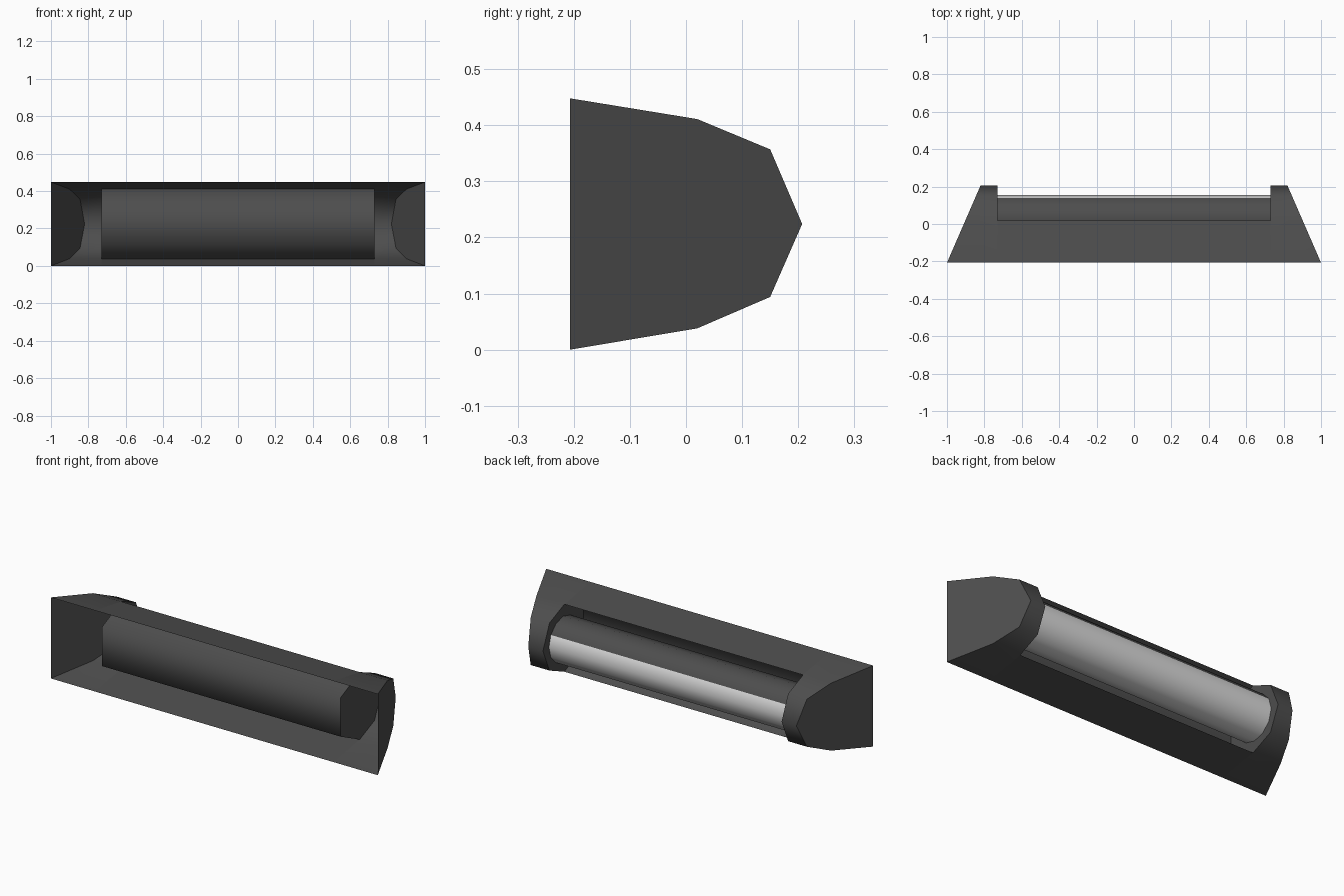
import bpy, bmesh, math

if "Cube" in bpy.data.objects:
    bpy.data.objects.remove(bpy.data.objects["Cube"])


def material(name, v):
    m = bpy.data.materials.new(name)
    m.diffuse_color = (v, v, v, 1)
    m.use_nodes = True
    m.node_tree.nodes["Principled BSDF"].inputs["Base Color"].default_value = m.diffuse_color
    return m


dark = material("dark grey metal", 0.075)
light = material("pale diffuser", 0.7)


def finish(bm, name, mats):
    bm.normal_update()
    # smooth only along lengthwise edges with gentle angles
    for f in bm.faces:
        f.smooth = True
    for e in bm.edges:
        d = (e.verts[0].co - e.verts[1].co).normalized()
        lengthwise = abs(d.x) > 0.99
        e.smooth = lengthwise and e.calc_face_angle(0) < math.radians(72)
    me = bpy.data.meshes.new(name)
    bm.to_mesh(me)
    bm.free()
    for m in mats:
        me.materials.append(m)
    ob = bpy.data.objects.new(name, me)
    bpy.context.collection.objects.link(ob)
    return ob


W = 0.73                                    # half width of the window
outer = [(-.207, 0), (.02, .038), (.15, .094), (.207, .224),
         (.15, .357), (.02, .411), (-.207, .448)]
recess = [outer[5], (-.145, .333), (-.145, .117), outer[1]]


def end_x(y):
    return 1 - 0.18 * (y + .207) / .414


# housing: open-backed shell with slanted ends and a recessed window
bm = bmesh.new()
rows = [[bm.verts.new((x, y, z)) for x in (-end_x(y), -W, W, end_x(y))]
        for y, z in outer]
for i in range(6):
    a, b = rows[i], rows[i + 1]
    for k in range(3):
        if k == 1 and 1 <= i <= 4:
            continue                        # window opening
        bm.faces.new((a[k], b[k], b[k + 1], a[k + 1]))
for k in (0, 3):                            # slanted ends
    bm.faces.new([r[k] for r in rows])
mid = [[bm.verts.new((x, y, z)) for x in (-W, W)] for y, z in recess[1:3]]
tray = [rows[5][1:3], mid[0], mid[1], rows[1][1:3]]
for a, b in zip(tray, tray[1:]):            # recess floor
    bm.faces.new((a[0], b[0], b[1], a[1]))
for k in (0, 1):                            # window end walls
    bm.faces.new([r[k + 1] for r in rows[1:6]] + [m[k] for m in mid])
bmesh.ops.recalc_face_normals(bm, faces=bm.faces[:])
# slanted ends must face outwards
bm.normal_update()
if any(f.normal.x * f.calc_center_median().x < 0 for f in bm.faces
       if len(f.verts) == 7 and abs(f.calc_center_median().x) > .8):
    bmesh.ops.reverse_faces(bm, faces=bm.faces[:])
finish(bm, "housing", [dark])

# lamp tube: twelve sides, dark shield on the tilted upper half
bm = bmesh.new()
N, R, CY, CZ = 12, 0.125, 0.03, 0.224
ring = []
for i in range(N):
    t = 2 * math.pi * i / N
    y, z = CY + R * math.cos(t), CZ + R * math.sin(t)
    ring.append([bm.verts.new((x, y, z)) for x in (-W, W)])
for i in range(N):
    a, b = ring[i], ring[(i + 1) % N]
    f = bm.faces.new((a[0], a[1], b[1], b[0]))
    f.material_index = 1 if 1 <= i <= 6 else 0
bmesh.ops.recalc_face_normals(bm, faces=bm.faces[:])
finish(bm, "lamp_tube", [light, dark])
